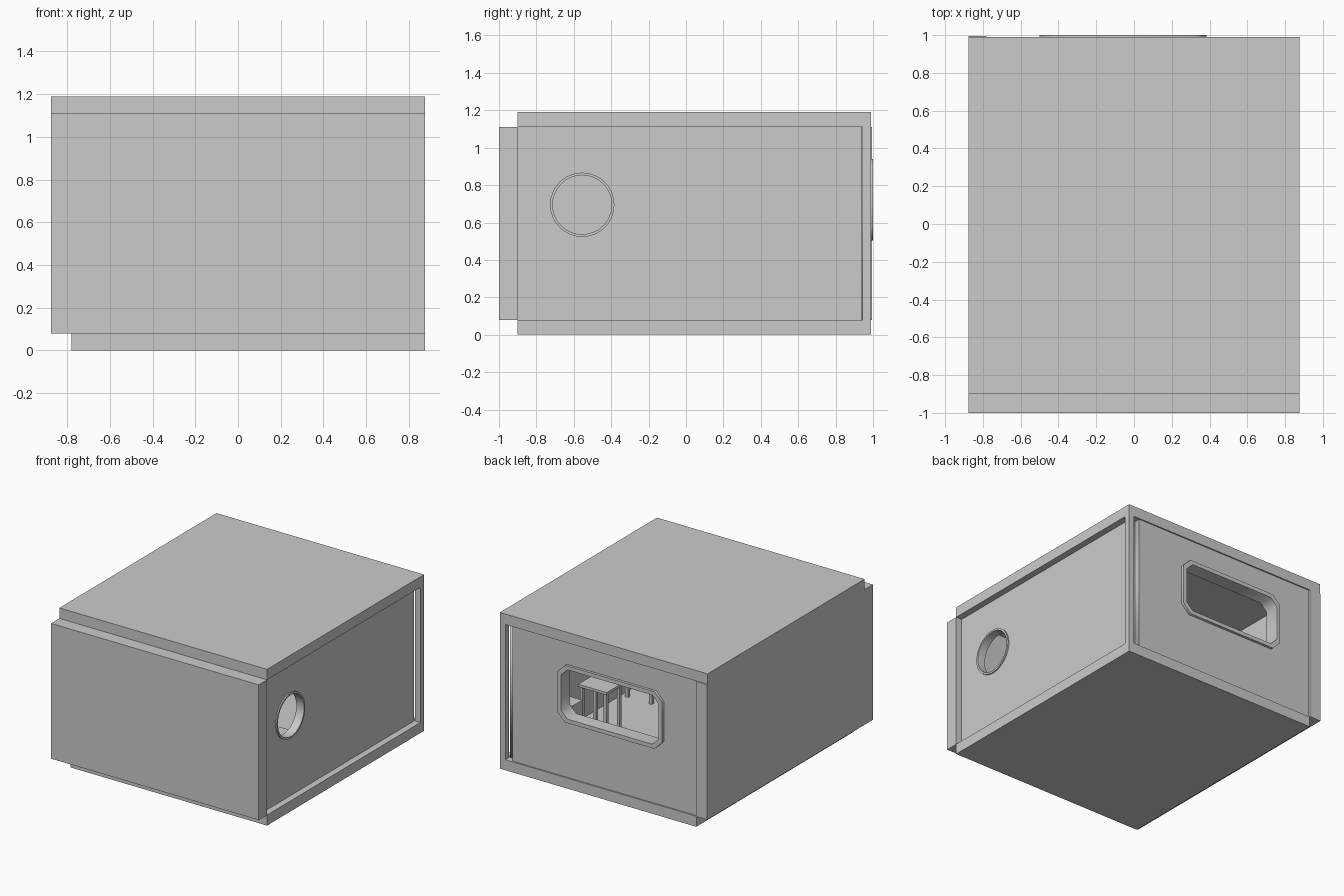
import bpy
import bmesh
from math import pi, cos, sin

if "Cube" in bpy.data.objects:
    bpy.data.objects.remove(bpy.data.objects["Cube"])


def box(name, x, y, z):
    """Axis-aligned box from (min, max) ranges."""
    bm = bmesh.new()
    bmesh.ops.create_cube(bm, size=1)
    for v in bm.verts:
        v.co = [r[0] if c < 0 else r[1] for c, r in zip(v.co, (x, y, z))]
    me = bpy.data.meshes.new(name)
    bm.to_mesh(me)
    bm.free()
    ob = bpy.data.objects.new(name, me)
    bpy.context.collection.objects.link(ob)
    return ob


def panel(name, outlines, depth, side):
    """Flat outline with holes, given thickness; side is 'x' or 'y' (its normal)."""
    cu = bpy.data.curves.new(name, 'CURVE')
    cu.dimensions = '2D'
    cu.fill_mode = 'BOTH'
    cu.extrude = (depth[1] - depth[0]) / 2
    for pts in outlines:
        sp = cu.splines.new('POLY')
        sp.points.add(len(pts) - 1)
        for p, (u, v) in zip(sp.points, pts):
            p.co = (u, v, 0, 1)
        sp.use_cyclic_u = True
    ob = bpy.data.objects.new(name, cu)
    bpy.context.collection.objects.link(ob)
    mid = sum(depth) / 2
    ob.location = (mid, 0, 0) if side == 'x' else (0, mid, 0)
    ob.rotation_euler = (pi / 2, 0, pi / 2 if side == 'x' else 0)
    bpy.ops.object.select_all(action='DESELECT')
    bpy.context.view_layer.objects.active = ob
    ob.select_set(True)
    bpy.ops.object.convert(target='MESH')


def rect(u0, u1, v0, v1, c=0):
    """Rectangle, with corners cut by c."""
    if not c:
        return [(u0, v0), (u1, v0), (u1, v1), (u0, v1)]
    return [(u0 + c, v0), (u1 - c, v0), (u1, v0 + c), (u1, v1 - c),
            (u1 - c, v1), (u0 + c, v1), (u0, v1 - c), (u0, v0 + c)]


def circle(u, v, r, n=32):
    return [(u + r * cos(2 * pi * i / n), v + r * sin(2 * pi * i / n)) for i in range(n)]


def table(name, x, y, top, leg=0.012):
    """Flat top on four legs."""
    box(name + "_top", x, y, (top - 0.02, top))
    for i, lx in enumerate((x[0] + 0.02, x[1] - 0.02)):
        for j, ly in enumerate((y[0] + 0.02, y[1] - 0.02)):
            box(f"{name}_leg_{i}{j}", (lx - leg, lx + leg), (ly - leg, ly + leg), (0.08, top - 0.02))


# floor and roof slabs
Z = (0.08, 1.11)
box("floor", (-0.78, 0.875), (-0.9, 0.99), (0, 0.08))
box("roof", (-0.875, 0.875), (-0.9, 0.99), (1.11, 1.19))

# plain walls and the corner post
box("front_wall", (-0.78, 0.875), (-1, -0.9), Z)
box("left_wall", (-0.875, -0.78), (-1, 0.995), Z)
box("corner_post", (0.83, 0.875), (0.945, 0.99), Z)

# right wall with the round window
panel("right_wall", [rect(-0.9, 0.94, *Z), circle(-0.555, 0.695, 0.165)], (0.78, 0.825), 'x')
panel("round_window_frame", [circle(-0.555, 0.695, 0.172), circle(-0.555, 0.695, 0.158)],
      (0.77, 0.835), 'x')

# back wall with the wide window
panel("back_wall", [rect(-0.78, 0.775, *Z), rect(-0.49, 0.375, 0.515, 0.93, 0.06)],
      (0.9, 0.98), 'y')
panel("wide_window_frame", [rect(-0.5, 0.385, 0.505, 0.94, 0.065),
                            rect(-0.47, 0.355, 0.535, 0.91, 0.055)], (0.89, 1.0), 'y')

# furniture glimpsed through the windows
table("small_table", (0.43, 0.67), (0.14, 0.34), 0.45)
table("desk", (0.51, 0.75), (-0.7, -0.32), 0.45)
box("cabinet", (0.62, 0.76), (0.36, 0.48), (0.08, 0.35))
box("counter", (-0.19, 0.5), (0.78, 0.88), (0.41, 0.45))
